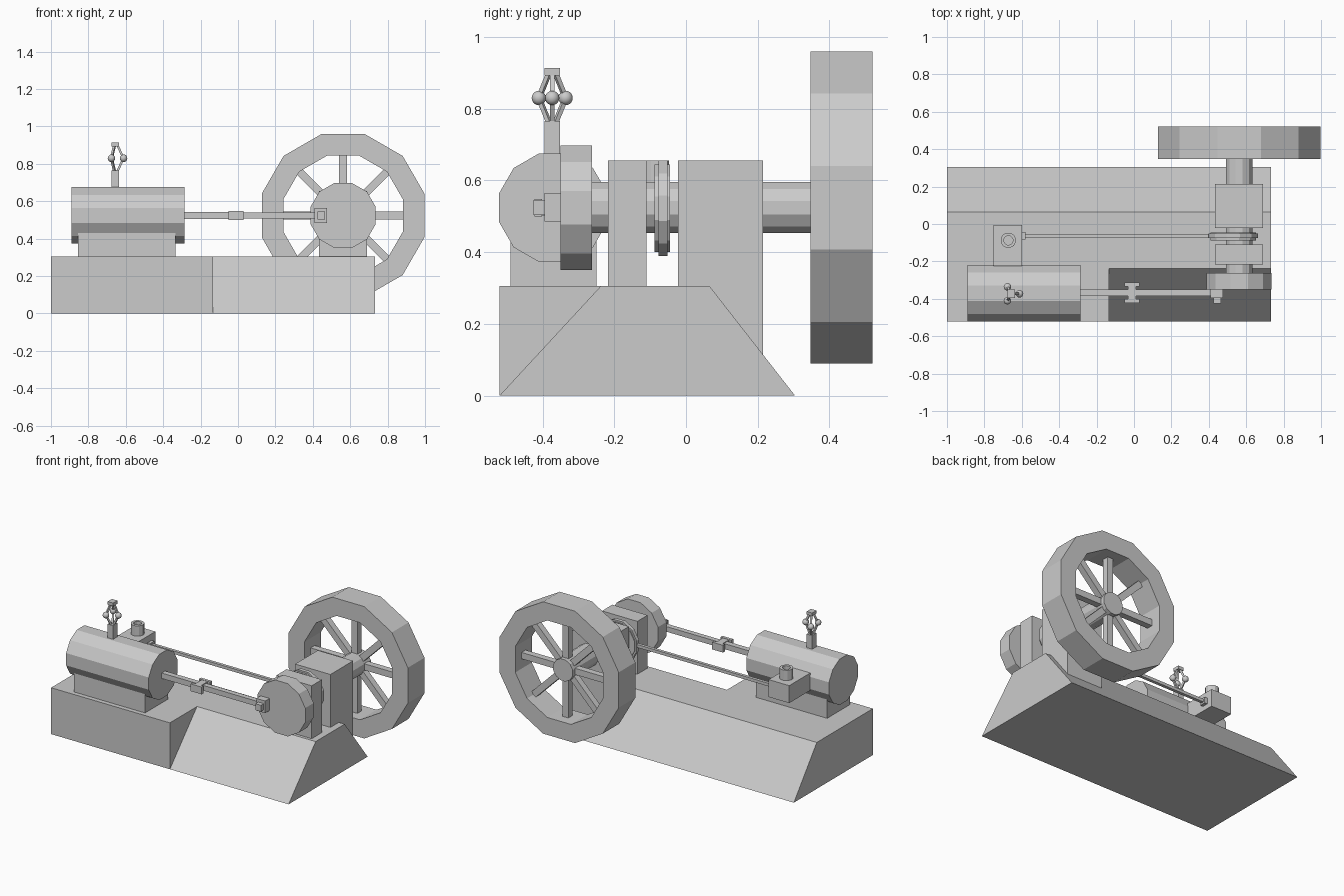
import bpy, bmesh
from math import cos, sin, pi, radians
from mathutils import Vector, Matrix

cube = bpy.data.objects.get("Cube")
if cube:
    bpy.data.objects.remove(cube, do_unlink=True)

GREY = (0.6, 0.6, 0.6, 1)
metal = bpy.data.materials.new("plain_grey")
metal.use_nodes = True
metal.diffuse_color = GREY
metal.node_tree.nodes["Principled BSDF"].inputs["Base Color"].default_value = GREY


def finish(name, bm):
    bmesh.ops.recalc_face_normals(bm, faces=bm.faces)
    mesh = bpy.data.meshes.new(name)
    bm.to_mesh(mesh)
    bm.free()
    mesh.materials.append(metal)
    obj = bpy.data.objects.new(name, mesh)
    bpy.context.collection.objects.link(obj)
    return obj


def box(name, x, y, z):
    """Box from (low, high) pairs on each axis."""
    bm = bmesh.new()
    bmesh.ops.create_cube(bm, size=1)
    for v in bm.verts:
        v.co = [lo + (hi - lo) * (c + 0.5) for c, (lo, hi) in zip(v.co, (x, y, z))]
    return finish(name, bm)


def lathe(name, axis, centre, profile, sides=12, closed=False):
    """Faceted turning of (radius across flats, position) points about an axis."""
    bm = bmesh.new()
    rings = []
    for flat, along in profile:
        r = flat / cos(pi / sides)
        ring = []
        for i in range(sides):
            a = 2 * pi * (i + 0.5) / sides
            p = [r * cos(a), r * sin(a)]
            co = [centre[0] + p[0], centre[1] + p[1]]
            co.insert("xyz".index(axis), along)
            ring.append(bm.verts.new(co))
        rings.append(ring)
    pairs = list(zip(rings, rings[1:]))
    if closed:
        pairs.append((rings[-1], rings[0]))
    else:
        bm.faces.new(rings[0])
        bm.faces.new(rings[-1])
    for a, b in pairs:
        for i in range(sides):
            j = (i + 1) % sides
            bm.faces.new((a[i], a[j], b[j], b[i]))
    return finish(name, bm)


def bar(name, start, end, width):
    """Square bar between two points."""
    start, end = Vector(start), Vector(end)
    d = end - start
    bm = bmesh.new()
    bmesh.ops.create_cube(bm, size=1)
    turn = d.to_track_quat('Z', 'Y').to_matrix().to_4x4()
    bm.transform(Matrix.Translation((start + end) / 2) @ turn
                 @ Matrix.Diagonal((width, width, d.length, 1)))
    return finish(name, bm)


def prism(name, profile, x0, x1):
    """Extrude a (y, z) profile along x."""
    bm = bmesh.new()
    face = bm.faces.new([bm.verts.new((x0, y, z)) for y, z in profile])
    new = bmesh.ops.extrude_face_region(bm, geom=[face])["geom"]
    bmesh.ops.translate(bm, vec=(x1 - x0, 0, 0),
                        verts=[g for g in new if isinstance(g, bmesh.types.BMVert)])
    return finish(name, bm)


# Bed: upright front below the cylinder, sloping front below the crank
TOP = 0.306
back = [(0.304, 0), (0.065, TOP)]
prism("bed_cylinder_end", [(-0.52, 0)] + back + [(-0.52, TOP)], -1, -0.133)
prism("bed_crank_end", [(-0.52, 0)] + back + [(-0.237, TOP)], -0.133, 0.733)

# Cylinder with its pedestal
CY, CZ = -0.37, 0.524
box("cylinder_pedestal", (-0.855, -0.335), (-0.49, -0.25), (0.29, 0.43))
lathe("cylinder", "x", (CY, CZ), [(0.151, -0.89), (0.151, -0.287)])

# Valve chest, outlet pipe and valve rod
RY = -0.064
box("valve_chest", (-0.75, -0.60), (-0.225, -0.005), (0.472, 0.587))
lathe("outlet_pipe", "z", (-0.672, -0.087),
      [(0.04, 0.58), (0.04, 0.655), (0.024, 0.655), (0.024, 0.60)])
box("valve_gland", (-0.61, -0.58), (RY - 0.02, RY + 0.02), (CZ - 0.02, CZ + 0.02))
bar("valve_rod", (-0.60, RY, CZ), (0.43, RY, CZ), 0.02)

# Governor
GX, GY = -0.655, -0.373
sq_x, sq_y = (GX - 0.02, GX + 0.02), (GY - 0.022, GY + 0.022)
box("governor_post", sq_x, sq_y, (0.64, 0.765))
box("governor_cap", sq_x, sq_y, (0.893, 0.914))
for i in range(3):
    a = radians(120 * i)
    out = Vector((cos(a), sin(a), 0))
    hub = Vector((GX, GY, 0))
    ball = hub + out * 0.043 + Vector((0, 0, 0.83))
    for label, z in (("upper", 0.9), ("lower", 0.76)):
        bar(f"governor_{label}_arm_{i + 1}", ball,
            hub + out * 0.01 + Vector((0, 0, z)), 0.012)
    bm = bmesh.new()
    bmesh.ops.create_uvsphere(bm, u_segments=16, v_segments=10, radius=0.02,
                              matrix=Matrix.Translation(ball))
    for f in bm.faces:
        f.smooth = True
    finish(f"governor_ball_{i + 1}", bm)

# Piston rod, crosshead and connecting rod
PY = -0.367
bar("piston_rod", (-0.30, PY, CZ), (-0.02, PY, CZ), 0.036)
bar("connecting_rod", (0, PY, CZ), (0.43, PY, CZ), 0.034)
box("crosshead", (-0.032, 0.012), (-0.42, -0.316), (CZ - 0.022, CZ + 0.022))
for label, y in (("front", -0.412), ("rear", -0.324)):
    box(f"crosshead_{label}_shoe", (-0.05, 0.03), (y - 0.01, y + 0.01),
        (CZ - 0.024, CZ + 0.024))
box("crank_bearing", (0.41, 0.475), (-0.395, -0.345), (0.485, 0.565))
box("crank_pin", (0.424, 0.464), (-0.425, -0.39), (0.503, 0.545))

# Crankshaft, crank disc and eccentric
SX = 0.562
lathe("crankshaft", "y", (SX, CZ), [(0.071, -0.30), (0.071, 0.48)])
lathe("crank_disc", "y", (SX, CZ), [(0.174, -0.35), (0.174, -0.262)])
lathe("eccentric", "y", (0.53, 0.522), [(0.122, -0.088), (0.122, -0.045)])
lathe("eccentric_strap", "y", (0.53, 0.522), [(0.133, -0.076), (0.133, -0.052)])

# Bearing blocks
box("front_bearing", (0.432, 0.69), (-0.217, -0.11), (0.28, 0.655))
box("rear_bearing", (0.432, 0.69), (-0.022, 0.215), (0.05, 0.655))

# Flywheel
lathe("flywheel_rim", "y", (SX, CZ),
      [(0.435, 0.347), (0.435, 0.52), (0.32, 0.52), (0.32, 0.347)], closed=True)
for i in range(8):
    a = i * pi / 4
    bar(f"flywheel_spoke_{i + 1}", (SX, 0.433, CZ),
        (SX + 0.335 * cos(a), 0.433, CZ + 0.335 * sin(a)), 0.042)
